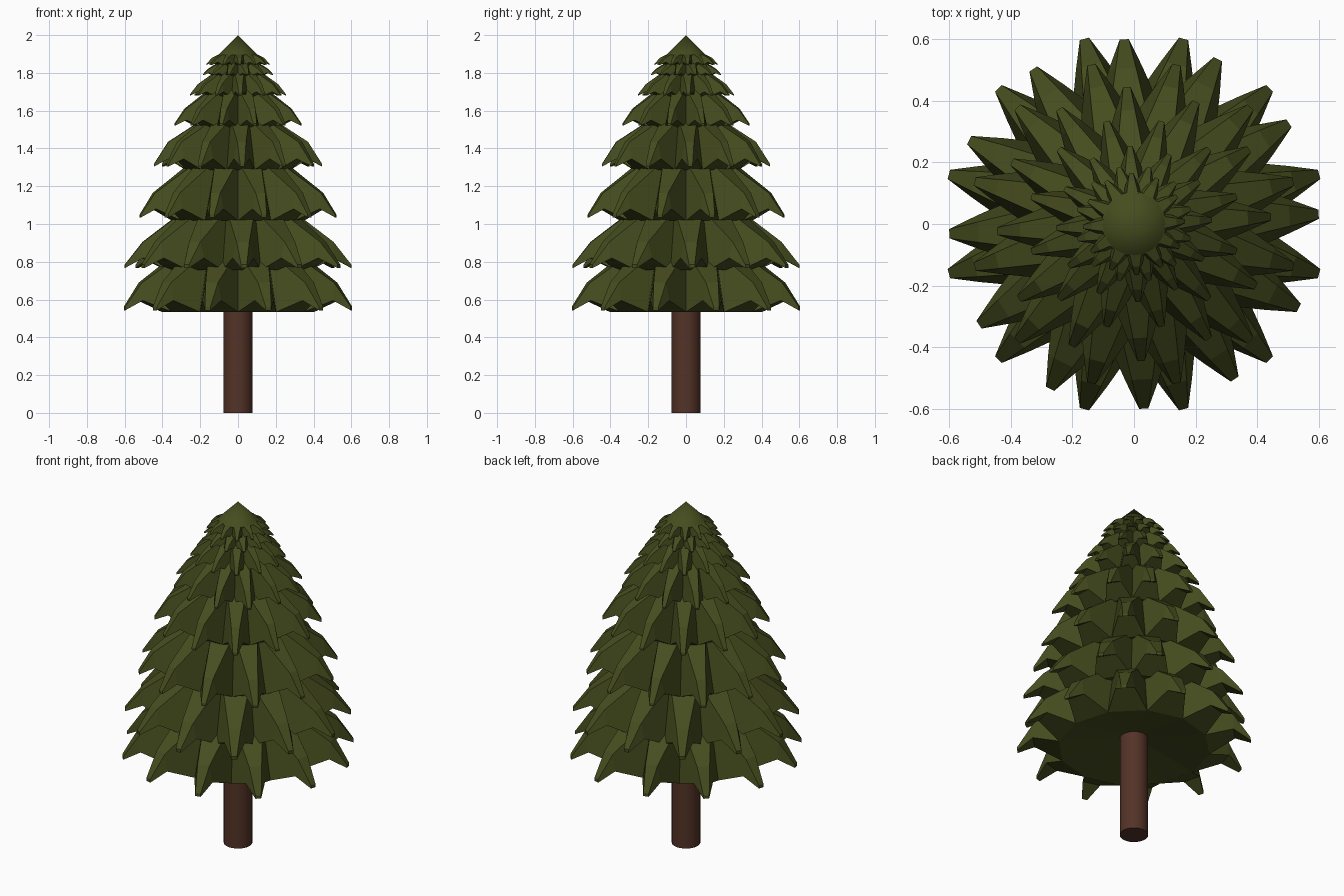
import bpy, bmesh, math

if "Cube" in bpy.data.objects:
    bpy.data.objects.remove(bpy.data.objects["Cube"])


def material(name, color):
    m = bpy.data.materials.new(name)
    m.diffuse_color = (*color, 1)
    m.use_nodes = True
    m.node_tree.nodes["Principled BSDF"].inputs["Base Color"].default_value = m.diffuse_color
    return m


GREEN = material("needle_green", (0.06, 0.073, 0.013))
BROWN = material("bark_brown", (0.088, 0.033, 0.02))
N = 12
HALF = math.pi / N


def tier(name, rot, notch_r, z0, mid, tip, inner):
    """Closed ring of drooping pointed branches with sloping gullies between.
    mid = (radius, bottom z, top z), tip = (radius, bottom z), inner = (radius, z)"""
    bm = bmesh.new()

    def at(r, a, side, z):
        # point at radius r along angle a, shifted sideways
        c, s = math.cos(a), math.sin(a)
        return bm.verts.new((r * c - side * s, r * s + side * c, z))

    angles = [math.radians(rot) + 2 * HALF * i for i in range(N)]
    low = [at(notch_r, a - HALF, 0, z0) for a in angles]
    high = [at(inner[0], a - HALF, 0, inner[1]) for a in angles]
    tip_w = 0.012 * tip[0] / 0.6 + 0.003

    def mid_width(r0):
        w0 = r0 * math.sin(HALF)
        return w0 + (tip_w - w0) * (mid[0] - r0) / (tip[0] - r0)

    for i, a in enumerate(angles):
        j = (i + 1) % N
        sections = [[low[i], low[j], high[j], high[i]]]
        for r, zb, zt, wb, wt in (
                (*mid, mid_width(notch_r), mid_width(inner[0])),
                (*tip, tip[1] + 0.03 * tip[0], tip_w, tip_w)):
            sections.append([at(r, a, -wb, zb), at(r, a, wb, zb),
                             at(r, a, wt, zt), at(r, a, -wt, zt)])
        for s, t in zip(sections, sections[1:]):
            for k in range(4):
                m = (k + 1) % 4
                bm.faces.new((s[k], s[m], t[m], t[k]))
        bm.faces.new(sections[-1])
    # Hollowed underside and closed top
    hub = bm.verts.new((0, 0, z0 + 0.17 * notch_r))
    for i in range(N):
        bm.faces.new((low[i], low[(i + 1) % N], hub))
    bm.faces.new(high)
    bmesh.ops.recalc_face_normals(bm, faces=bm.faces)
    mesh = bpy.data.meshes.new(name)
    bm.to_mesh(mesh)
    bm.free()
    mesh.materials.append(GREEN)
    bpy.context.collection.objects.link(bpy.data.objects.new(name, mesh))


# Branch tiers, bottom to top
TIERS = [
    (15, 0.405, 0.535, (0.535, 0.595, 0.69), (0.622, 0.543), (0.31, 0.86)),
    (3, 0.395, 0.757, (0.505, 0.82, 0.905), (0.60, 0.767), (0.29, 1.075)),
    (15, 0.35, 1.018, (0.46, 1.08, 1.165), (0.535, 1.035), (0.24, 1.335)),
    (3, 0.285, 1.287, (0.37, 1.345, 1.435), (0.445, 1.305), (0.19, 1.555)),
    (15, 0.22, 1.513, (0.29, 1.55, 1.61), (0.345, 1.522), (0.145, 1.72)),
    (3, 0.165, 1.673, (0.213, 1.70, 1.74), (0.253, 1.68), (0.11, 1.815)),
    (15, 0.13, 1.783, (0.163, 1.80, 1.82), (0.19, 1.788), (0.10, 1.86)),
    (3, 0.11, 1.838, (0.138, 1.857, 1.88), (0.166, 1.843), (0.085, 1.908)),
]
for n, args in enumerate(TIERS):
    tier(f"branch_tier_{n + 1}", *args)

# Crown cone
bpy.ops.mesh.primitive_cone_add(vertices=32, radius1=0.105, radius2=0, depth=0.105,
                                location=(0, 0, 1.9475))
crown = bpy.context.object
crown.name = "crown_tip"
crown.data.materials.append(GREEN)
bpy.ops.object.shade_smooth_by_angle()

# Trunk
bpy.ops.mesh.primitive_cylinder_add(vertices=32, radius=0.076, depth=0.61,
                                    location=(0, 0, 0.305))
trunk = bpy.context.object
trunk.name = "trunk"
trunk.data.materials.append(BROWN)
bpy.ops.object.shade_smooth_by_angle()
